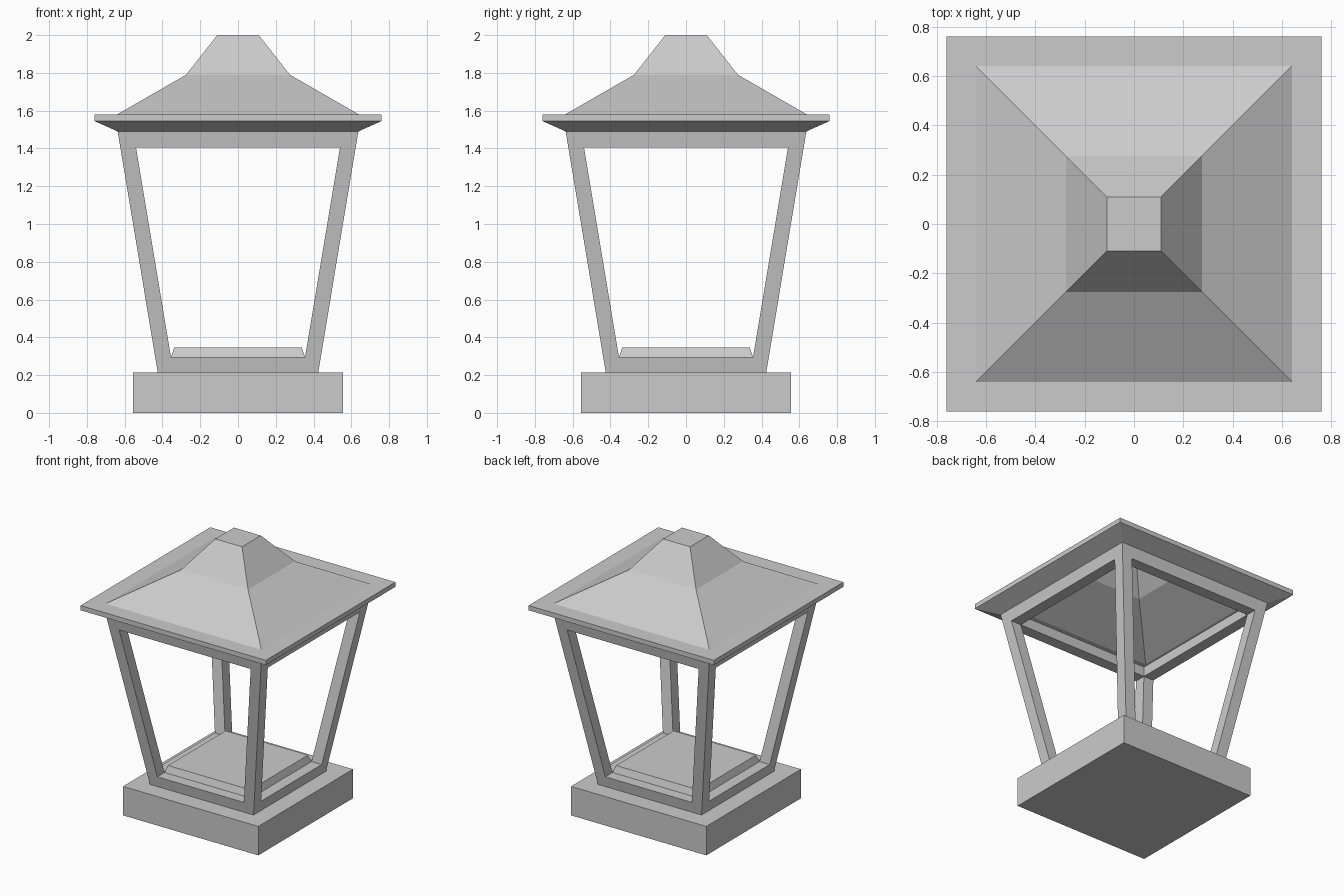
import bpy, bmesh
from mathutils import Matrix
from math import pi

if "Cube" in bpy.data.objects:
    bpy.data.objects.remove(bpy.data.objects["Cube"])


def finish(bm, name):
    bmesh.ops.remove_doubles(bm, verts=bm.verts[:], dist=1e-4)
    bmesh.ops.recalc_face_normals(bm, faces=bm.faces[:])
    mesh = bpy.data.meshes.new(name)
    bm.to_mesh(mesh)
    bm.free()
    obj = bpy.data.objects.new(name, mesh)
    bpy.context.collection.objects.link(obj)
    return obj


def square_loft(name, profile, cap_bottom=True):
    """Stack square rings given as (half width, height) and skin them."""
    bm = bmesh.new()
    rings = [[bm.verts.new((sx * r, sy * r, z))
              for sx, sy in ((-1, -1), (1, -1), (1, 1), (-1, 1))]
             for r, z in profile]
    for a, b in zip(rings, rings[1:]):
        for i in range(4):
            j = (i + 1) % 4
            bm.faces.new((a[i], a[j], b[j], b[i]))
    bm.faces.new(rings[-1])
    if cap_bottom:
        bm.faces.new(rings[0][::-1])
    return finish(bm, name)


# Solid base block and the raised bevelled floor inside the frame
square_loft("base", [(0.555, 0), (0.555, 0.215)])
square_loft("floor_plinth", [(0.355, 0.215), (0.355, 0.295), (0.338, 0.345)])

# Hollow flared roof with a thin eave, open underneath
square_loft("roof", [(0.637, 1.49), (0.76, 1.545), (0.76, 1.58),
                     (0.64, 1.58), (0.275, 1.79), (0.11, 2.0)],
            cap_bottom=False)

# Tapered frame: four corner posts joined by bottom and top rails
LEVELS = [0.215, 0.295, 1.405, 1.49]


def outer(z):
    return 0.425 + (z - 0.215) * 0.212 / 1.275


def inner(z):
    return 0.355 + (z - 0.295) * 0.185 / 1.11


bm = bmesh.new()
for k in range(4):
    turn = Matrix.Rotation(k * pi / 2, 3, 'Z')

    def point(x, y, level):
        """x, y: signed 1 for the inner line, 2 for the outer line."""
        z = LEVELS[level]
        size = {1: inner(z), 2: outer(z)}
        px, py = (size[abs(v)] * (1 if v > 0 else -1) for v in (x, y))
        return bm.verts.new(turn @ Matrix.Identity(3).col[0] * px
                            + turn @ Matrix.Identity(3).col[1] * py
                            + Matrix.Identity(3).col[2] * z)

    def wall(a, b, lo):
        bm.faces.new((point(*a, lo), point(*b, lo),
                      point(*b, lo + 1), point(*a, lo + 1)))

    def flat(a, b, c, d, level):
        bm.faces.new([point(*p, level) for p in (a, b, c, d)])

    for lo in range(3):                       # outer post faces
        wall((-2, -2), (-1, -2), lo)
        wall((1, -2), (2, -2), lo)
    for lo in (0, 2):                         # rail faces, outside and inside
        wall((-1, -2), (1, -2), lo)
        wall((-1, -1), (1, -1), lo)
    for s in (-1, 1):                         # post sides in the opening
        wall((s, -2), (s, -1), 1)
    for level in range(4):                    # sill, head and end surfaces
        flat((-1, -2), (1, -2), (1, -1), (-1, -1), level)
    for level in (0, 3):                      # post ends
        flat((-2, -2), (-1, -2), (-1, -1), (-2, -1), level)
finish(bm, "frame")
